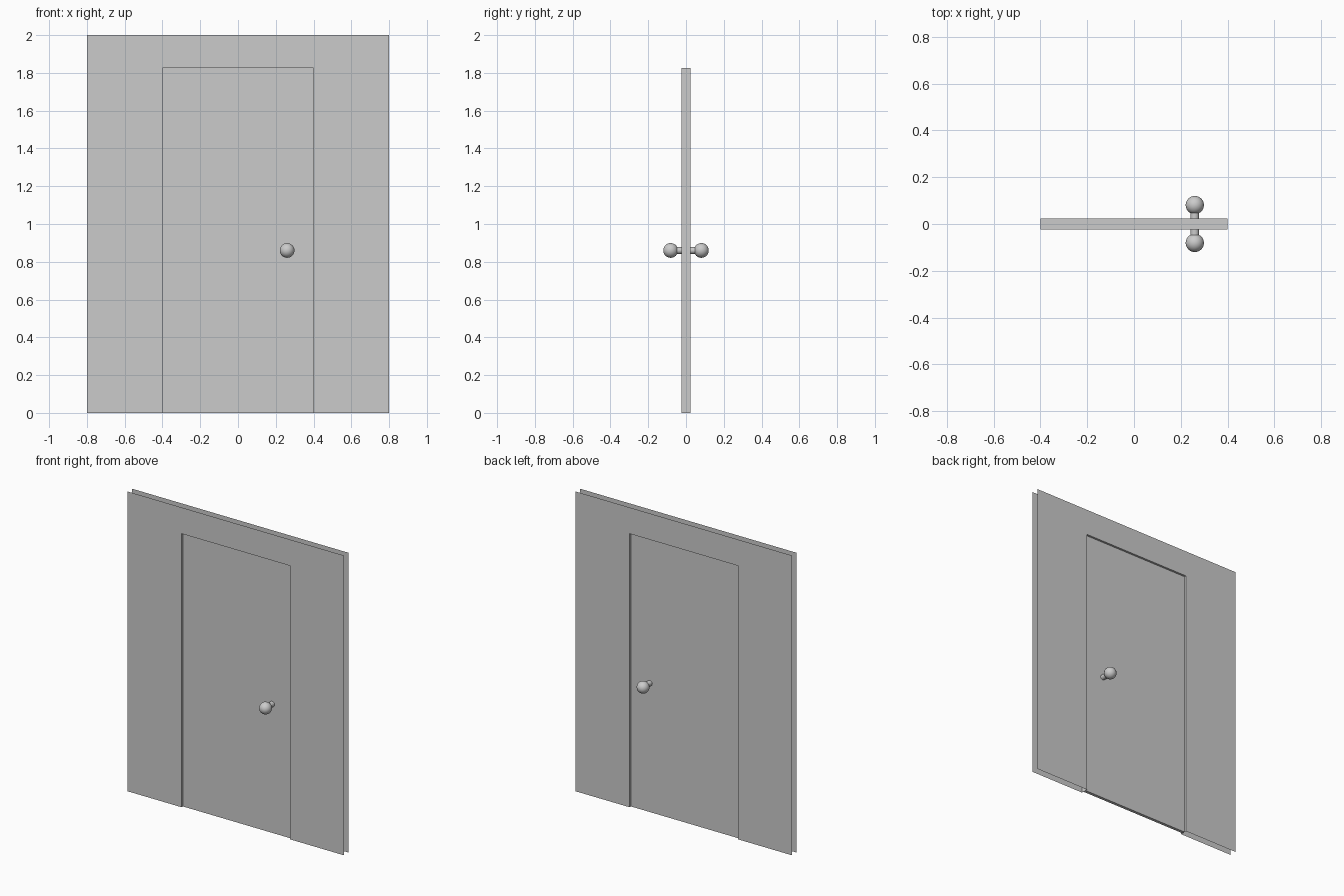
import bpy, bmesh, math
from mathutils import Matrix

if "Cube" in bpy.data.objects:
    bpy.data.objects.remove(bpy.data.objects["Cube"])

HALF_W, HEIGHT = 0.8, 2.0            # wall
DOOR_W, DOOR_H = 0.4, 1.825          # half width and height of the opening
WALL_Y, DOOR_Y = 0.024, 0.010        # half thicknesses
KNOB_X, KNOB_Z = 0.26, 0.86


def make_object(name, bm):
    mesh = bpy.data.meshes.new(name)
    bm.to_mesh(mesh)
    bm.free()
    obj = bpy.data.objects.new(name, mesh)
    bpy.context.collection.objects.link(obj)
    return obj


# Wall: two thin skins joined only by the reveal of the doorway
bm = bmesh.new()
opening = [(-DOOR_W, 0), (-DOOR_W, DOOR_H), (DOOR_W, DOOR_H), (DOOR_W, 0)]
outline = opening + [(HALF_W, 0), (HALF_W, HEIGHT), (-HALF_W, HEIGHT), (-HALF_W, 0)]
front = [bm.verts.new((x, -WALL_Y, z)) for x, z in outline]
back = [bm.verts.new((x, WALL_Y, z)) for x, z in outline]
bm.faces.new(front)
bm.faces.new(back[::-1])
for i in range(3):
    bm.faces.new((front[i + 1], front[i], back[i], back[i + 1]))
bmesh.ops.recalc_face_normals(bm, faces=bm.faces)
make_object("wall", bm)

# Door leaf, set back inside the doorway
bm = bmesh.new()
bmesh.ops.create_cube(bm, size=1)
bmesh.ops.scale(bm, vec=(2 * DOOR_W, 2 * DOOR_Y, DOOR_H), verts=bm.verts)
bmesh.ops.translate(bm, vec=(0, 0, DOOR_H / 2), verts=bm.verts)
make_object("door_leaf", bm)


# Round knob and stem on each face of the door
def knob(side, label):
    turn = Matrix.Rotation(math.pi / 2, 4, 'X')
    bm = bmesh.new()
    bmesh.ops.create_cone(
        bm, cap_ends=True, segments=32, radius1=0.018, radius2=0.018, depth=0.045,
        matrix=Matrix.Translation((KNOB_X, side * 0.0325, KNOB_Z)) @ turn)
    bmesh.ops.create_uvsphere(
        bm, u_segments=32, v_segments=16, radius=0.039,
        matrix=Matrix.Translation((KNOB_X, side * 0.081, KNOB_Z)) @ turn)
    obj = make_object(label, bm)
    bpy.ops.object.select_all(action='DESELECT')
    obj.select_set(True)
    bpy.context.view_layer.objects.active = obj
    bpy.ops.object.shade_smooth_by_angle(angle=math.radians(40))


knob(-1, "front_knob")
knob(1, "back_knob")
